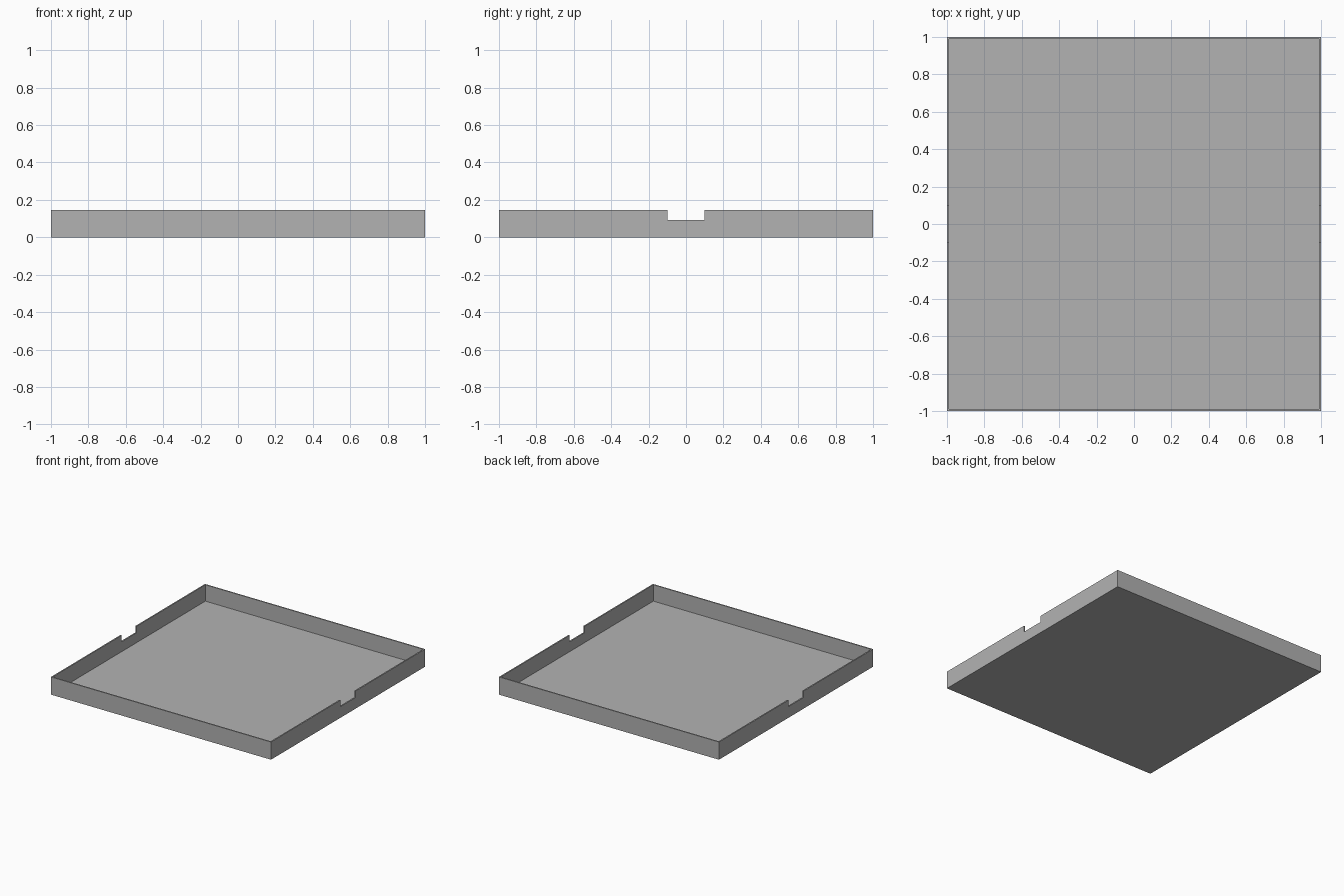
import bpy

# Remove the default cube
default = bpy.data.objects.get("Cube")
if default:
    bpy.data.objects.remove(default, do_unlink=True)

HEIGHT = 0.145
WALL = 0.0105
NOTCH_WIDTH = 0.196
NOTCH_BOTTOM = 0.092

grey = bpy.data.materials.new("plain grey")
grey.use_nodes = True
colour = (0.448, 0.448, 0.448, 1)
grey.diffuse_color = colour
grey.node_tree.nodes["Principled BSDF"].inputs["Base Color"].default_value = colour


def box(name, width, depth, bottom, top):
    """Box centred on x and y, between two heights."""
    bpy.ops.mesh.primitive_cube_add(size=1, location=(0, 0, (bottom + top) / 2))
    obj = bpy.context.object
    obj.name = name
    obj.scale = (width, depth, top - bottom)
    bpy.ops.object.transform_apply(location=True, rotation=False, scale=True)
    obj.data.materials.append(grey)
    return obj


def cut(target, cutter):
    """Subtract the cutter from the target, then discard it."""
    cutter.hide_render = True
    mod = target.modifiers.new("cut", "BOOLEAN")
    mod.operation = "DIFFERENCE"
    mod.solver = "EXACT"
    mod.object = cutter
    bpy.ops.object.select_all(action="DESELECT")
    target.select_set(True)
    bpy.context.view_layer.objects.active = target
    bpy.ops.object.modifier_apply(modifier=mod.name)
    bpy.data.objects.remove(cutter, do_unlink=True)


# Shallow square tray with thin walls
tray = box("tray", 2, 2, 0, HEIGHT)
inside = 2 - 2 * WALL
cut(tray, box("hollow_cutter", inside, inside, WALL, HEIGHT + 0.1))

# Finger notches in the middle of the left and right walls
cut(tray, box("notch_cutter", 2.2, NOTCH_WIDTH, NOTCH_BOTTOM, HEIGHT + 0.1))
